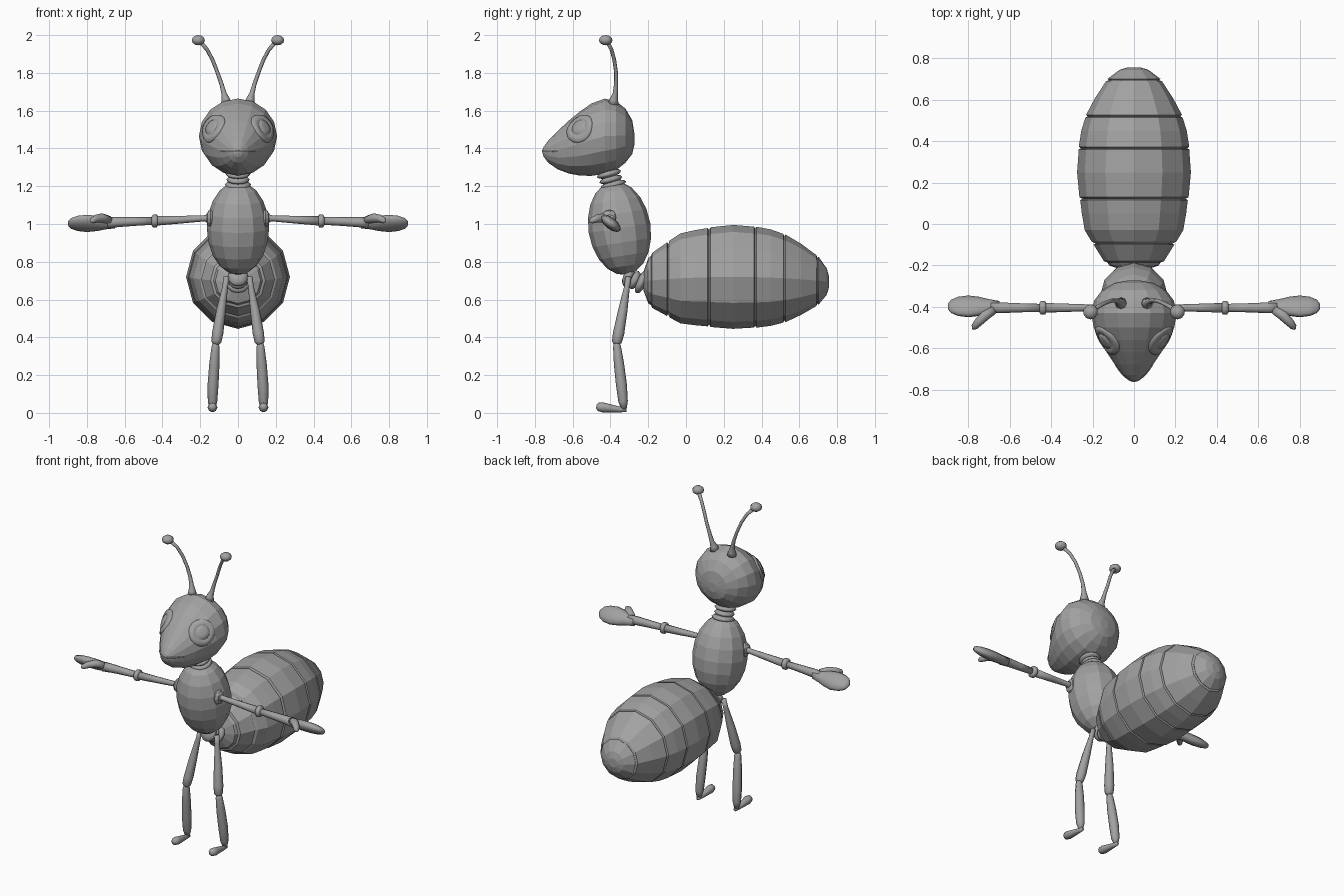
import bpy, bmesh, math
from mathutils import Vector, Matrix
from mathutils.bvhtree import BVHTree

grey = bpy.data.materials.new("body_grey")
grey.diffuse_color = (0.36, 0.36, 0.36, 1)


def finish(name, bm, smooth):
    bmesh.ops.recalc_face_normals(bm, faces=bm.faces)
    me = bpy.data.meshes.new(name)
    for f in bm.faces:
        f.smooth = smooth
    bm.to_mesh(me)
    bm.free()
    me.materials.append(grey)
    ob = bpy.data.objects.new(name, me)
    bpy.context.collection.objects.link(ob)
    return ob


def skin(name, rings, smooth=False):
    """Bridge closed rings of points and cap both ends."""
    bm = bmesh.new()
    loops = [[bm.verts.new(p) for p in r] for r in rings]
    n = len(loops[0])
    for a, b in zip(loops, loops[1:]):
        for i in range(n):
            j = (i + 1) % n
            bm.faces.new((a[i], a[j], b[j], b[i]))
    bm.faces.new(loops[0])
    bm.faces.new(loops[-1])
    return finish(name, bm, smooth)


def ring(c, u, v, n):
    return [Vector(c) + Vector(u) * math.cos(2 * math.pi * i / n)
            + Vector(v) * math.sin(2 * math.pi * i / n) for i in range(n)]


def tube(name, pts, radii, n=8, smooth=True, side=(0, 1, 0)):
    """Round tube of varying radius along a path."""
    pts = [Vector(p) for p in pts]
    rings = []
    for i, (p, r) in enumerate(zip(pts, radii)):
        t = (pts[min(i + 1, len(pts) - 1)] - pts[max(i - 1, 0)]).normalized()
        u = t.cross(Vector(side)).normalized()
        rings.append(ring(p, u * r, t.cross(u) * r, n))
    return skin(name, rings, smooth)


def ball(name, c, size, tilt=0, seg=12, rows=8, smooth=False):
    bm = bmesh.new()
    m = Matrix.Translation(c) @ Matrix.Rotation(tilt, 4, 'X') @ Matrix.Diagonal((*size, 1))
    bmesh.ops.create_uvsphere(bm, u_segments=seg, v_segments=rows, radius=1, matrix=m)
    return finish(name, bm, smooth)


# abdomen: overlapping bands parted by narrow grooves
profile = [(-.225, .05), (-.20, .12), (-.185, .13), (-.18, .145), (-.10, .195), (-.095, .185),
           (-.085, .205), (-.03, .238), (.05, .252), (.115, .26), (.122, .25), (.13, .264),
           (.25, .275), (.36, .267), (.366, .257), (.373, .267), (.45, .255), (.515, .235),
           (.52, .224), (.527, .232), (.61, .188), (.69, .135), (.695, .122), (.702, .127),
           (.745, .07), (.757, .03)]
skin("abdomen", [ring((0, y, .72 - .025 * ((y - .25) / .5) ** 2), (r, 0, 0), (0, 0, r), 12)
                 for y, r in profile])

# thorax
ball("thorax", (0, -.352, .978), (.165, .165, .25), math.radians(9), 12, 10)

# neck and waist rings
for k, (y, z, r) in enumerate([(-.385, 1.208, .07), (-.398, 1.235, .062), (-.408, 1.265, .066)]):
    ball(f"neck_ring_{k}", (0, y, z), (r, r, .021), math.radians(15), 12, 6, True)
for k, (y, z, r) in enumerate([(-.305, .72, .055), (-.272, .703, .052), (-.235, .693, .066)]):
    ball(f"waist_ring_{k}", (0, y, z), (r, r, .027), math.radians(65), 12, 6, True)

# head: cross-sections from back to snout (y, low z, high z, half width)
sections = [(-.273, 1.42, 1.48, .03), (-.285, 1.37, 1.55, .095), (-.32, 1.325, 1.61, .155),
            (-.37, 1.285, 1.65, .192), (-.43, 1.265, 1.664, .207), (-.50, 1.255, 1.638, .195),
            (-.56, 1.256, 1.597, .167), (-.62, 1.267, 1.548, .132), (-.68, 1.29, 1.492, .092),
            (-.73, 1.325, 1.44, .053), (-.753, 1.355, 1.41, .025), (-.76, 1.375, 1.393, .008)]
head = skin("head", [ring((0, y, (a + b) / 2), (w, 0, 0), (0, 0, (b - a) / 2), 16)
                     for y, a, b, w in sections])
tree = BVHTree.FromPolygons([v.co for v in head.data.vertices],
                            [p.vertices[:] for p in head.data.polygons])


def on_head(origin, direction):
    hit = tree.ray_cast(origin, direction)[0]
    return hit if hit else Vector(origin)


# mouth line
tube("mouth", [on_head(Vector((x, -1, 1.387 - .2 * x * x)), Vector((0, 1, 0)))
               for x in [-.09 + .015 * i for i in range(13)]],
     [.002] + [.004] * 11 + [.002], 6, side=(0, 0, 1))

for s, tag in ((1, "left"), (-1, "right")):
    def P(*pts):
        return [(s * x, y, z) for x, y, z in pts]

    # eye with raised pupil, following the head surface
    n = Vector((s * .76, -.5, .42)).normalized()
    c = Vector((s * .13, -.56, 1.505))
    u = n.cross(Vector((0, 0, 1))).normalized()
    v = u.cross(n)
    eye = []
    for r, lift in [(.083, -.006), (.079, .007), (.064, .009), (.047, .009), (.044, .005),
                    (.041, .010), (.02, .012), (.003, .012)]:
        eye.append([on_head(p + n * .2, -n) + n * lift for p in ring(c, u * r, v * r, 20)])
    skin(f"{tag}_eye", eye, True)

    # antenna
    tube(f"{tag}_antenna", P((.062, -.385, 1.635), (.065, -.382, 1.66), (.074, -.374, 1.69),
                             (.087, -.37, 1.74), (.108, -.37, 1.80), (.135, -.38, 1.87),
                             (.165, -.395, 1.925), (.205, -.42, 1.97)),
         [.03, .022, .014, .011, .01, .01, .01, .012])
    ball(f"{tag}_antenna_tip", (s * .21, -.425, 1.973), (.036, .036, .027), 0, 10, 6, True)

    # shoulder, arm and elbow ring
    ball(f"{tag}_shoulder", (s * .145, -.405, 1.03), (.025, .045, .045), 0, 8, 6)
    tube(f"{tag}_upper_arm", P((.14, -.405, 1.03), (.18, -.405, 1.03), (.30, -.405, 1.023),
                               (.44, -.405, 1.016)), [.026, .016, .02, .025], 10)
    tube(f"{tag}_elbow", P((.425, -.405, 1.016), (.43, -.405, 1.016), (.45, -.405, 1.016),
                           (.457, -.405, 1.016)), [.026, .035, .035, .024], 10)
    tube(f"{tag}_forearm", P((.45, -.405, 1.016), (.55, -.405, 1.013), (.64, -.405, 1.01),
                             (.69, -.403, 1.005)), [.02, .023, .027, .03], 10)

    # hand: flat tilted paddle with a thumb
    palm = [(.65, .026, .026), (.70, .038, .028), (.75, .054, .031), (.80, .063, .031),
            (.85, .056, .027), (.885, .038, .019), (.90, .014, .008)]
    skin(f"{tag}_hand", [ring((s * x, -.398, 1.003), (0, .79 * a, -.61 * a),
                              (0, .61 * b, .79 * b), 12) for x, a, b in palm], True)
    tube(f"{tag}_thumb", P((.68, -.415, 1.02), (.72, -.442, 1.032), (.752, -.475, 1.028),
                           (.772, -.498, 1.018), (.778, -.508, 1.013)),
         [.022, .025, .021, .016, .006], 8, side=(0, 0, 1))

    # leg
    tube(f"{tag}_thigh", P((.06, -.305, .72), (.068, -.312, .67), (.09, -.335, .54),
                           (.108, -.357, .42), (.115, -.366, .375), (.117, -.367, .36)),
         [.016, .015, .025, .03, .026, .014])
    tube(f"{tag}_shin", P((.117, -.367, .375), (.119, -.365, .35), (.125, -.355, .26),
                          (.132, -.342, .15), (.135, -.333, .06), (.136, -.328, .02)),
         [.014, .021, .027, .029, .025, .014])
    tube(f"{tag}_foot", P((.135, -.315, .016), (.135, -.35, .018), (.135, -.40, .024),
                          (.135, -.44, .029), (.135, -.465, .032), (.135, -.475, .033)),
         [.012, .015, .021, .026, .022, .009], side=(1, 0, 0))
